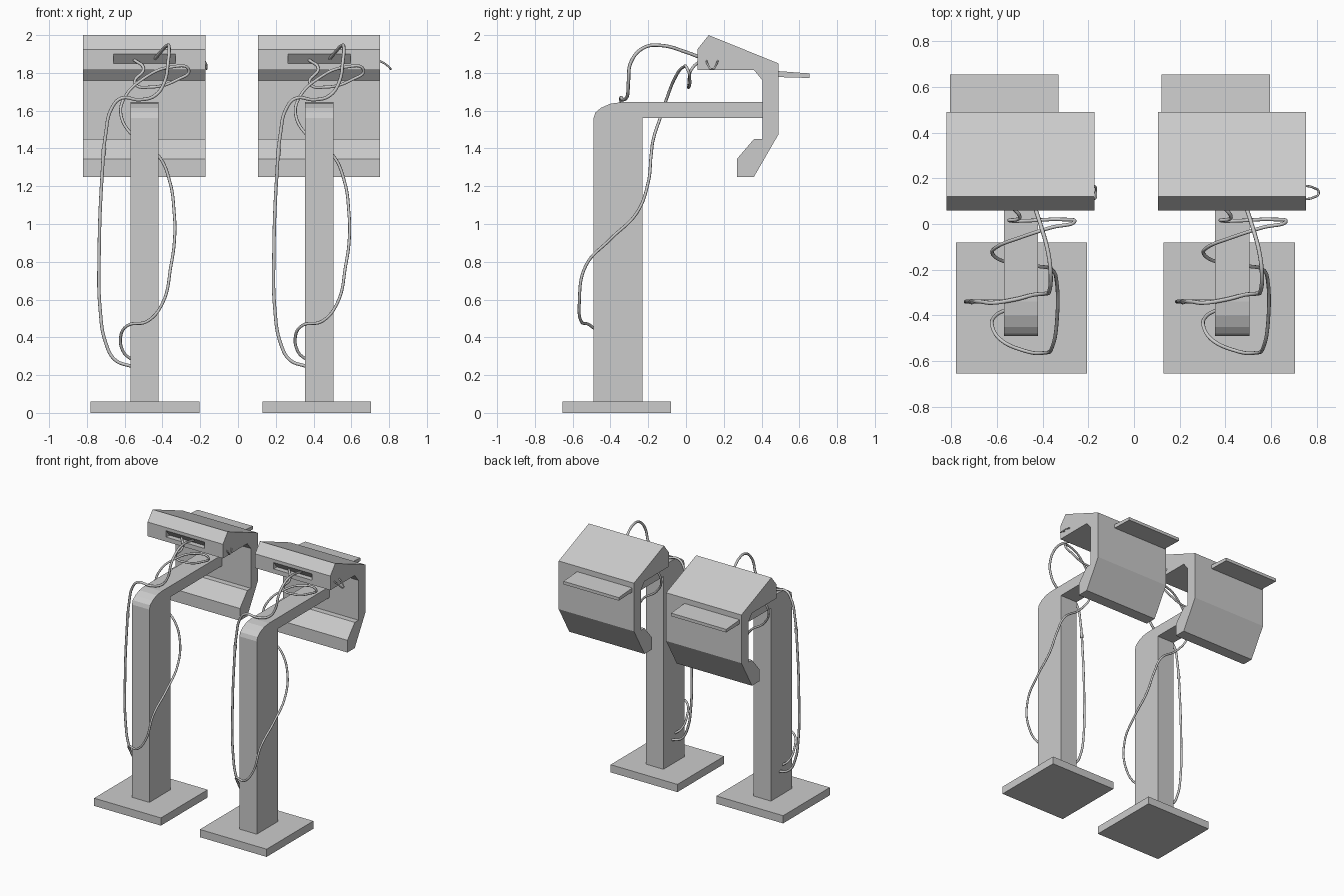
import bpy, bmesh

if "Cube" in bpy.data.objects:
    bpy.data.objects.remove(bpy.data.objects["Cube"])


def prism(name, profile, x0, x1):
    """Extrude a (y, z) profile from x0 to x1."""
    bm = bmesh.new()
    face = bm.faces.new([bm.verts.new((x0, y, z)) for y, z in profile])
    ext = bmesh.ops.extrude_face_region(bm, geom=[face])
    moved = [g for g in ext["geom"] if isinstance(g, bmesh.types.BMVert)]
    bmesh.ops.translate(bm, verts=moved, vec=(x1 - x0, 0, 0))
    bmesh.ops.recalc_face_normals(bm, faces=bm.faces)
    mesh = bpy.data.meshes.new(name)
    bm.to_mesh(mesh)
    bm.free()
    ob = bpy.data.objects.new(name, mesh)
    bpy.context.collection.objects.link(ob)
    return ob


def cable(name, points, radius, dx):
    """Round tube through the given points."""
    cu = bpy.data.curves.new(name, 'CURVE')
    cu.dimensions = '3D'
    cu.bevel_depth = radius
    cu.bevel_resolution = 2
    cu.resolution_u = 8
    cu.use_fill_caps = True
    sp = cu.splines.new('BEZIER')
    sp.bezier_points.add(len(points) - 1)
    for bp, (x, y, z) in zip(sp.bezier_points, points):
        bp.co = (x + dx, y, z)
        bp.handle_left_type = bp.handle_right_type = 'AUTO'
    sp.use_smooth = True
    ob = bpy.data.objects.new(name, cu)
    bpy.context.collection.objects.link(ob)
    return ob


BASE = [(-.655, 0), (-.08, 0), (-.08, .06), (-.655, .06)]
POST = [(-.49, .06), (-.23, .06), (-.23, 1.56), (.405, 1.56), (.405, 1.645),
        (-.34, 1.645), (-.40, 1.637), (-.45, 1.615), (-.48, 1.59), (-.49, 1.56)]
HEAD = [(.12, 2.0), (.06, 1.925), (.06, 1.815), (.36, 1.815), (.405, 1.76),
        (.405, 1.45), (.36, 1.45), (.27, 1.345), (.27, 1.25), (.36, 1.25),
        (.49, 1.475), (.49, 1.85)]
SHELF = [(.48, 1.81), (.48, 1.778), (.655, 1.773), (.655, 1.797)]
SLOT = [(.05, 1.90), (.05, 1.85), (.10, 1.85), (.06, 1.90)]

LONG_CABLE = [(-.44, .09, 1.875), (-.41, 0, 1.91), (-.375, -.13, 1.945),
              (-.365, -.22, 1.935), (-.37, -.29, 1.86), (-.39, -.305, 1.75),
              (-.44, -.31, 1.68), (-.52, -.33, 1.658), (-.62, -.345, 1.665),
              (-.67, -.34, 1.61), (-.70, -.34, 1.48), (-.72, -.34, 1.25),
              (-.735, -.34, .85), (-.73, -.34, .55), (-.70, -.34, .37),
              (-.65, -.34, .28), (-.56, -.34, .245)]
COILED_CABLE = [(-.56, -.375, .28), (-.605, -.40, .32), (-.62, -.45, .41),
                (-.58, -.51, .465), (-.48, -.555, .485), (-.40, -.565, .58),
                (-.355, -.53, .78), (-.336, -.40, .92), (-.338, -.26, 1.06),
                (-.36, -.20, 1.22), (-.42, -.185, 1.36), (-.55, -.17, 1.46),
                (-.62, -.13, 1.58), (-.60, -.10, 1.67), (-.50, -.06, 1.77),
                (-.36, -.015, 1.83), (-.26, .01, 1.815), (-.32, .02, 1.765),
                (-.46, .015, 1.725), (-.545, .015, 1.745), (-.50, .03, 1.82),
                (-.55, .09, 1.87)]

UNITS = [("left", 0.0, 0.0), ("right", 0.925, 0.91)]
for side, dx, base_dx in UNITS:
    # Foot plate and bent post
    prism(f"{side}_base", BASE, -.78 + base_dx, -.205 + base_dx)
    prism(f"{side}_post_and_arm", POST, -.57 + dx, -.42 + dx)

    # Hooded head with a wedge slot in its front lip
    head = prism(f"{side}_head", HEAD, -.82 + dx, -.172 + dx)
    cutter = prism(f"{side}_slot_cutter", SLOT, -.66 + dx, -.33 + dx)
    cutter.hide_render = True
    cutter.hide_set(True)
    cut = head.modifiers.new("slot", 'BOOLEAN')
    cut.operation = 'DIFFERENCE'
    cut.object = cutter
    cut.solver = 'EXACT'
    bpy.context.view_layer.objects.active = head
    bpy.ops.object.modifier_apply(modifier="slot")
    bpy.data.objects.remove(cutter)

    # Ledge on the rear panel
    prism(f"{side}_shelf", SHELF, -.805 + dx, -.33 + dx)

    # Hanging cables and the collar on the long one
    cable(f"{side}_long_cable", LONG_CABLE, .009, dx)
    cable(f"{side}_coiled_cable", COILED_CABLE, .008, dx)
    cable(f"{side}_cable_collar", [(-.709, -.34, 1.40), (-.713, -.34, 1.36)], .012, dx)

    # Small hook on the head's side: pressed flat on the left, standing out on the right
    out = .005 if side == "left" else .056
    hook = [(-.178, .108, 1.865), (-.170 + out * .5, .115, 1.845),
            (-.172 + out, .138, 1.82), (-.170 + out * .5, .16, 1.845),
            (-.178, .168, 1.865)]
    cable(f"{side}_side_hook", hook, .005, dx)
